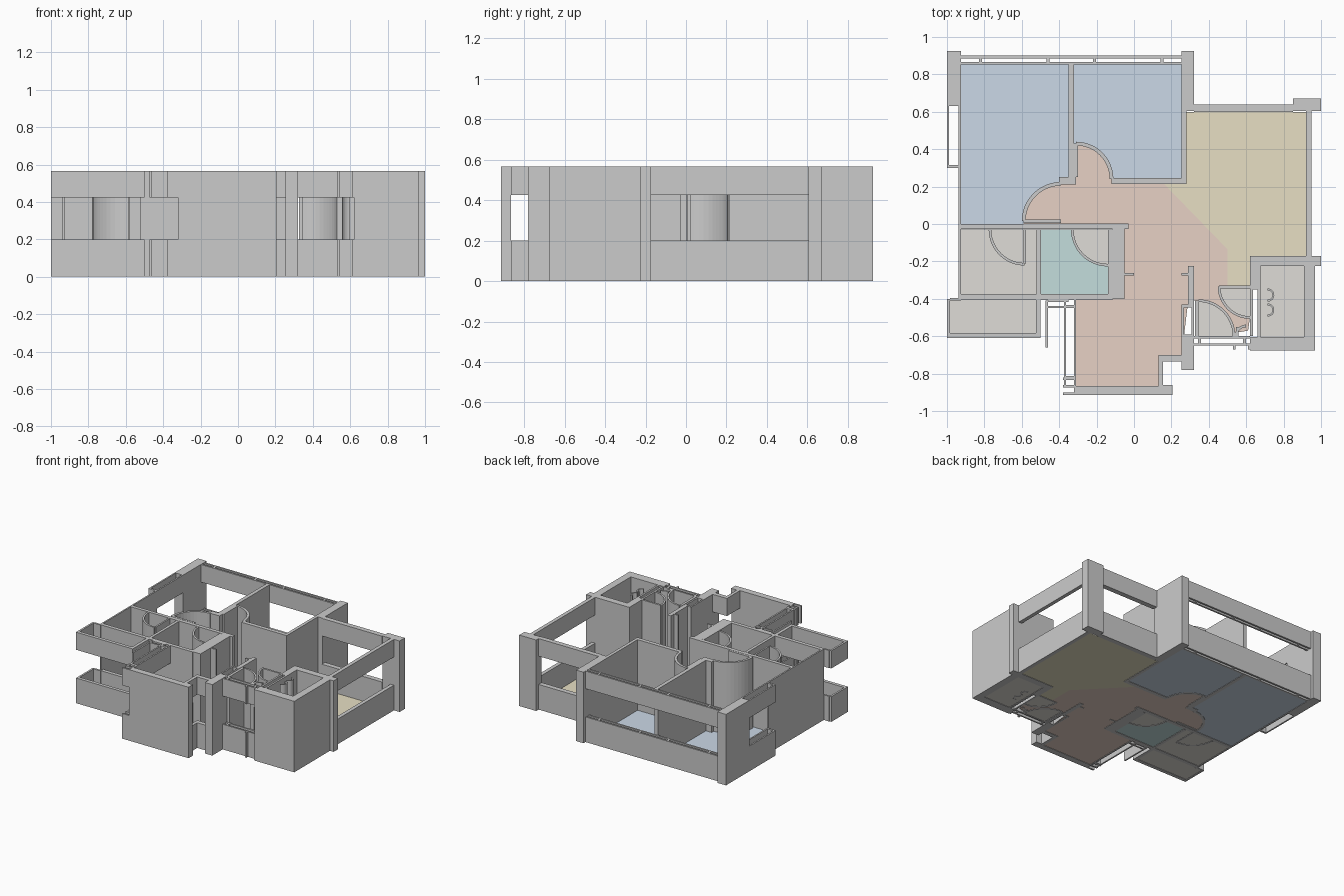
import bpy, bmesh
from math import cos, sin, radians

if "Cube" in bpy.data.objects:
    bpy.data.objects.remove(bpy.data.objects["Cube"])

H, SILL, HEAD = 0.565, 0.20, 0.425
FULL = [(0, H)]
BANDS = [(0, SILL), (HEAD, H)]


def finish(name, bm, mat=None):
    bmesh.ops.recalc_face_normals(bm, faces=bm.faces)
    me = bpy.data.meshes.new(name)
    bm.to_mesh(me)
    bm.free()
    ob = bpy.data.objects.new(name, me)
    bpy.context.collection.objects.link(ob)
    if mat:
        me.materials.append(mat)
    return ob


def prism(bm, pts, z0, z1):
    lo = [bm.verts.new((x, y, z0)) for x, y in pts]
    hi = [bm.verts.new((x, y, z1)) for x, y in pts]
    n = len(pts)
    bm.faces.new(lo[::-1])
    bm.faces.new(hi)
    for i in range(n):
        j = (i + 1) % n
        bm.faces.new((lo[i], lo[j], hi[j], hi[i]))


def rect(x0, x1, y0, y1):
    return [(x0, y0), (x1, y0), (x1, y1), (x0, y1)]


def wall(name, x0, x1, y0, y1, levels=FULL):
    bm = bmesh.new()
    for z0, z1 in levels:
        prism(bm, rect(x0, x1, y0, y1), z0, z1)
    return finish(name, bm)


def hollow_wall(name, x0, x1, y0, y1, levels=BANDS, posts=(), t=0.012):
    """Two thin skins with an open cavity, closed by posts along the length."""
    bm = bmesh.new()
    for z0, z1 in levels:
        if x1 - x0 > y1 - y0:
            parts = [rect(x0, x1, y0, y0 + t), rect(x0, x1, y1 - t, y1)]
            parts += [rect(p - .008, p + .008, y0 + t, y1 - t) for p in posts]
        else:
            parts = [rect(x0, x0 + t, y0, y1), rect(x1 - t, x1, y0, y1)]
            parts += [rect(x0 + t, x1 - t, p - .008, p + .008) for p in posts]
        for r in parts:
            prism(bm, r, z0, z1)
    return finish(name, bm)


def arc(cx, cy, r, a0, a1, n=12):
    return [(cx + r * cos(radians(a0 + (a1 - a0) * i / n)),
             cy + r * sin(radians(a0 + (a1 - a0) * i / n))) for i in range(n + 1)]


def arc_wall(name, cx, cy, r, a0, a1, t=0.02):
    bm = bmesh.new()
    prism(bm, arc(cx, cy, r + t / 2, a0, a1) + arc(cx, cy, r - t / 2, a1, a0), 0, H)
    return finish(name, bm)


def material(name, rgb):
    m = bpy.data.materials.new(name)
    m.diffuse_color = (*rgb, 1)
    m.use_nodes = True
    m.node_tree.nodes["Principled BSDF"].inputs["Base Color"].default_value = m.diffuse_color
    return m


def floor(name, pts, mat):
    bm = bmesh.new()
    f = bm.faces.new([bm.verts.new((x, y, 0.003)) for x, y in pts])
    bmesh.ops.triangulate(bm, faces=[f])
    ob = finish(name, bm, mat)
    return ob


# outer pillars and solid outer walls
wall("pillar_back_left", -1, -.925, .63, .925)
wall("pillar_back_middle", .255, .32, .605, .925)
wall("pillar_back_right", .85, 1, .605, .67)
wall("side_wall_left", -.937, -.925, -.4, .30)
wall("wall_right_step", .62, 1, -.225, -.172)
wall("wall_right_lower", .91, .968, -.675, -.225)
wall("wall_right_front", .62, .91, -.675, -.605)
wall("entry_front_wall", -.32, .205, -.915, -.865)
wall("entry_pillar", .255, .32, -.78, -.59)

# window walls: sill band below, head band above
hollow_wall("window_wall_left", -1, -.925, .30, .63, posts=(.308,))
hollow_wall("window_wall_back", -.925, .255, .853, .90,
            posts=(-.82, -.46, -.21, .15), t=.014)
wall("window_wall_living_back", .32, .85, .60, .64, BANDS)
wall("window_wall_living_side", .92, .95, -.172, .605, BANDS)
wall("balcony_front", -1, -.50, -.61, -.583, BANDS)
wall("balcony_left", -1, -.985, -.583, -.40, BANDS)
wall("balcony_right", -.525, -.50, -.583, -.40, BANDS)
wall("balcony_back_left", -.985, -.925, -.41, -.395, BANDS)
wall("bath_window_wall", -.925, -.52, -.405, -.375, BANDS)
wall("shaft_fin", -.472, -.46, -.66, -.41, BANDS)
hollow_wall("shaft_wall", -.46, -.35, -.45, -.405)
hollow_wall("entry_left_window", -.375, -.31, -.865, -.405, posts=(-.82, -.44))
for y in (-.915, -.875, -.835):
    wall("entry_corner_fin", -.38, -.32, y, y + .014, BANDS)
wall("entry_right_window", .13, .155, -.865, -.735, BANDS)
wall("entry_right_return", .13, .255, -.735, -.70, BANDS)
wall("entry_corner_block", .14, .205, -.87, -.86, BANDS)
hollow_wall("wash_window_wall", .32, .62, -.65, -.60, posts=(.35, .59))
for x in (.53, .61):
    wall("wash_window_fin", x, x + .012, -.67, -.65, BANDS)

# inner walls
wall("bedroom_partition", -.35, -.32, .25, .855)
wall("bedroom_door_post", -.40, -.31, .21, .25)
wall("bedroom_door_leaf_right", -.32, -.30, .25, .43)
wall("bedroom_right_wall", .255, .28, .215, .605)
wall("bedroom_front_wall", -.12, .28, .213, .245)
wall("bedroom_door_leaf_left", -.59, -.39, .005, .023)
wall("bath_back_wall", -.925, -.59, -.028, 0)
wall("bath_back_wall_right", -.59, -.03, -.028, .002)
wall("bath_divider", -.52, -.497, -.375, -.03)
wall("bath_door_leaf", -.59, -.577, -.21, -.03)
wall("shower_front_wall", -.52, -.115, -.405, -.375)
wall("core_wall", -.115, -.05, -.40, 0)
wall("shower_right_wall", -.138, -.115, -.375, -.03)
hollow_wall("shoe_cabinet_wall", .255, .32, -.59, -.43, FULL, posts=(-.438,))
wall("hall_wall", .29, .322, -.43, -.225)
for x, y in ((-.05, -.275), (.255, -.275)):
    wall("hall_nib", x, x + .05, y, y + .012)
wall("wash_left_wall", .325, .345, -.60, -.41)
wall("kitchen_left_wall", .62, .675, -.35, -.225)
wall("kitchen_duct", .62, .635, -.60, -.34)
wall("kitchen_inner_wall", .66, .675, -.605, -.35)
wall("kitchen_door_leaf", .455, .62, -.345, -.33)
wall("wash_corner_post", .545, .56, -.60, -.55)

# door swing curves
arc_wall("door_arc_bedroom_left", -.39, .015, .20, 180, 90)
arc_wall("door_arc_bedroom_right", -.31, .24, .19, 90, 0)
arc_wall("door_arc_bath", -.585, -.03, .185, 180, 270, .014)
arc_wall("door_arc_shower", -.14, -.03, .19, 180, 270, .014)
arc_wall("door_arc_kitchen", .62, -.335, .165, 180, 270, .014)
arc_wall("door_arc_wash", .345, -.60, .19, 0, 90, .014)
arc_wall("wash_corner_arc", .60, -.60, .055, 90, 180, .014)
for y in (-.38, -.46):
    arc_wall("kitchen_pipe", .715, y, .03, 90, -90, .01)

# floors
blue = material("bedroom_blue", (.60, .69, .80))
sand = material("living_sand", (.80, .74, .55))
rose = material("hall_rose", (.80, .64, .56))
teal = material("shower_teal", (.55, .73, .72))
stone = material("stone_beige", (.74, .72, .68))
a1 = arc(-.39, .015, .20, 180, 90)
a2 = arc(-.31, .24, .19, 90, 0)
a3 = arc(-.14, -.03, .19, 180, 270)
a4 = arc(.62, -.335, .165, 180, 270)
a5 = arc(.345, -.60, .19, 0, 90)
floor("bedroom_floor_left", [(-.925, 0), (-.59, 0)] + a1 +
      [(-.39, .25), (-.35, .25), (-.35, .855), (-.925, .855)], blue)
floor("bedroom_floor_right", [(-.32, .855), (-.32, .43)] + a2 +
      [(.26, .24), (.26, .855)], blue)
floor("living_floor", [(.28, .60), (.92, .60), (.92, -.172), (.62, -.172), (.62, -.335),
                       (.50, -.335), (.50, -.135), (.16, .215), (.28, .215)], sand)
floor("hall_floor", a1 + [(-.31, .215)] + a2 +
      [(-.12, .215), (.16, .215), (.50, -.135), (.50, -.335)] + a4 +
      [(.61, -.57), (.55, -.58)] + a5 +
      [(.29, -.41), (.255, -.70), (.13, -.71), (.13, -.865), (-.31, -.865),
       (-.31, -.40), (-.05, -.40), (-.05, 0), (-.59, 0)], rose)
floor("shower_floor", [(-.497, -.03)] + a3 + [(-.14, -.375), (-.497, -.375)], teal)
floor("shower_door_floor", a3 + [(-.14, -.03)], stone)
floor("bath_floor", rect(-.925, -.52, -.375, -.03), stone)
floor("balcony_floor", rect(-.985, -.525, -.583, -.405), stone)
floor("kitchen_floor", rect(.675, .91, -.605, -.225), stone)
floor("kitchen_door_floor", a4 + [(.62, -.335)], stone)
floor("wash_floor", a5 + [(.345, -.60)], stone)
